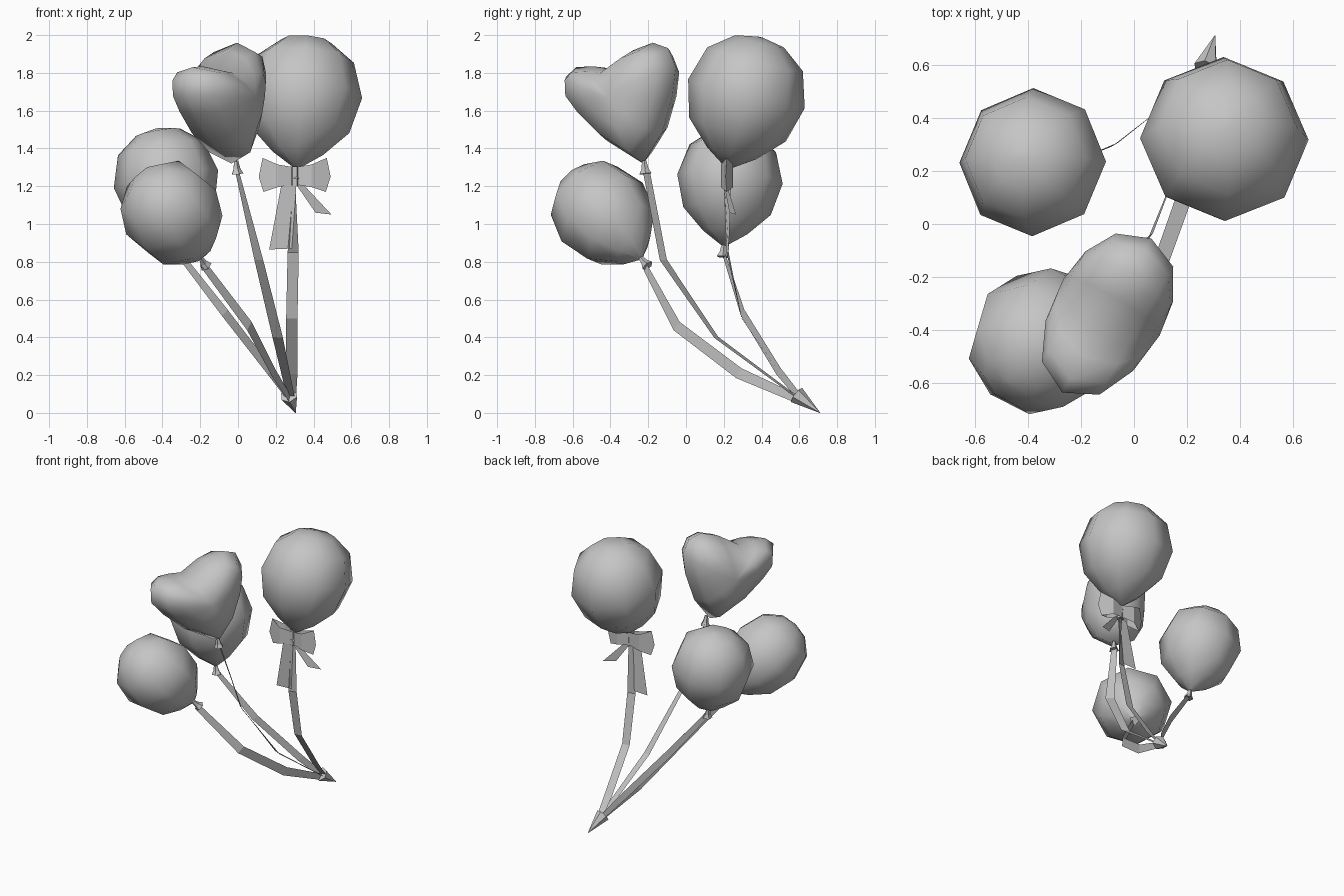
import bpy, bmesh, math
from mathutils import Vector

if "Cube" in bpy.data.objects:
    bpy.data.objects.remove(bpy.data.objects["Cube"])

grey = bpy.data.materials.new("soft grey")
grey.diffuse_color = (0.56, 0.56, 0.56, 1)
grey.use_nodes = True
grey.node_tree.nodes["Principled BSDF"].inputs["Base Color"].default_value = grey.diffuse_color
UP = Vector((0, 0, 1))


def make(name, verts, faces, smooth=False):
    me = bpy.data.meshes.new(name)
    me.from_pydata([tuple(v) for v in verts], [], faces)
    bm = bmesh.new()
    bm.from_mesh(me)
    bmesh.ops.recalc_face_normals(bm, faces=bm.faces)
    bm.to_mesh(me)
    bm.free()
    me.materials.append(grey)
    for p in me.polygons:
        p.use_smooth = smooth
    ob = bpy.data.objects.new(name, me)
    bpy.context.collection.objects.link(ob)
    return ob


def lathe(name, base, axis, profile, sides, smooth=False):
    """Turn (height, radius) pairs around an axis; both ends are closed."""
    base, axis = Vector(base), Vector(axis).normalized()
    rot = UP.rotation_difference(axis)
    verts, faces = [], []
    for h, r in profile:
        for i in range(sides):
            a = math.tau * i / sides
            verts.append(base + rot @ Vector((r * math.cos(a), r * math.sin(a), h)))
    for k in range(len(profile) - 1):
        for i in range(sides):
            j = (i + 1) % sides
            faces.append((k * sides + i, k * sides + j, (k + 1) * sides + j, (k + 1) * sides + i))
    n = len(verts)
    verts += [base + axis * profile[0][0], base + axis * profile[-1][0]]
    top = (len(profile) - 1) * sides
    for i in range(sides):
        j = (i + 1) % sides
        faces += [(n, j, i), (n + 1, top + i, top + j)]
    return make(name, verts, faces, smooth)


def knot(name, tip, axis, size=0.034):
    lathe(name, tip, axis, [(-0.055, size), (-0.03, size * 0.6), (0.015, 0.012)], 5)


def balloon(name, tip, axis, length, radius, knot_size=0.034):
    shape = [(0.005, 0.03), (0.12, 0.42), (0.3, 0.83), (0.57, 1.0), (0.83, 0.82), (0.965, 0.42), (0.995, 0.06)]
    lathe(name, tip, axis, [(t * length, r * radius) for t, r in shape], 8, True)
    knot(name + "_knot", tip, axis, knot_size)


# Round balloons
balloon("large_balloon", (0.31, 0.22, 1.29), (0.03, 0.1, 0.4), 0.725, 0.318, 0.022)
balloon("back_balloon", (-0.32, 0.2, 0.88), (-0.06, 0.032, 0.35), 0.64, 0.28)
balloon("front_balloon", (-0.195, -0.235, 0.815), (-0.45, -0.59, 0.7), 0.635, 0.268)

# Heart balloon: outline (across, up) shrunk towards both faces
outline = [(0.13, 1.32), (-0.09, 1.44), (-0.25, 1.58), (-0.335, 1.68), (-0.34, 1.78), (-0.28, 1.83),
           (-0.18, 1.835), (-0.08, 1.825), (0.07, 1.92), (0.19, 1.96), (0.285, 1.93), (0.33, 1.83),
           (0.31, 1.68), (0.245, 1.48)]
origin = Vector((-0.1, -0.34, 0))
across, normal = Vector((0.5, 0.866, 0)), Vector((0.866, -0.5, 0))
mid = (0.03, 1.67)
rings = [(-0.19, 0.45), (-0.125, 0.83), (0, 1), (0.125, 0.83), (0.19, 0.45)]
N = len(outline)


def heart_point(u, z, d):
    return origin + across * u + normal * d + UP * z


verts = [heart_point(mid[0] + (u - mid[0]) * s, mid[1] + (z - mid[1]) * s, d)
         for d, s in rings for u, z in outline]
faces = [(k * N + i, k * N + (i + 1) % N, (k + 1) * N + (i + 1) % N, (k + 1) * N + i)
         for k in range(len(rings) - 1) for i in range(N)]
verts += [heart_point(*mid, -0.21), heart_point(*mid, 0.21)]
for i in range(N):
    faces += [(5 * N, (i + 1) % N, i), (5 * N + 1, 4 * N + i, 4 * N + (i + 1) % N)]
make("heart_balloon", verts, faces, True)
knot("heart_balloon_knot", (-0.01, -0.22, 1.32), (-0.05, -0.05, 0.5))


# Flat ribbon strings, either standing on edge or lying across
def ribbon(name, points, width, on_edge, tilt=0.0):
    pts = [Vector(p) for p in points]
    verts = []
    for i, p in enumerate(pts):
        t = (pts[min(i + 1, len(pts) - 1)] - pts[max(i - 1, 0)]).normalized()
        side = t.cross(UP).normalized()
        up = t.cross(side).normalized()
        w = up if on_edge else (side + up * tilt).normalized()
        half = width / 2 * (0.7 if i in (0, len(pts) - 1) else 1)
        verts += [p - w * half, p + w * half]
    make(name, verts, [(2 * i, 2 * i + 1, 2 * i + 3, 2 * i + 2) for i in range(len(pts) - 1)])


end = (0.285, 0.62, 0.06)
ribbon("large_balloon_string", [(0.3, 0.22, 1.27), (0.292, 0.22, 0.85), (0.285, 0.295, 0.5), (0.285, 0.5, 0.205), end], 0.06, False)
ribbon("back_balloon_string", [(-0.31, 0.2, 0.84), (-0.07, 0.3, 0.53), (0.17, 0.49, 0.22), end], 0.048, True)
ribbon("front_balloon_string", [(-0.18, -0.22, 0.78), (0.06, -0.05, 0.46), (0.19, 0.28, 0.21), end], 0.06, True)
ribbon("heart_balloon_string", [(-0.005, -0.21, 1.28), (0.11, -0.12, 0.81), (0.21, 0.16, 0.4), end], 0.06, False, 0.15)

# Cone gathering the strings
tip, base = Vector((0.305, 0.71, 0.0)), Vector((0.27, 0.585, 0.095))
lathe("string_weight", base, tip - base, [(0, 0.048), ((tip - base).length, 0.001)], 6)

# Bow: two folded wings (offset, depth, height), two tails and a centre
wing = [(0, 0.205, 1.3), (0, 0.205, 1.21), (0.09, 0.185, 1.315), (0.09, 0.185, 1.195),
        (0.17, 0.215, 1.35), (0.19, 0.21, 1.25), (0.165, 0.215, 1.17),
        (0.09, 0.25, 1.315), (0.09, 0.25, 1.195), (0, 0.235, 1.3), (0, 0.235, 1.21)]
wing_faces = [(0, 1, 3, 2), (2, 3, 6, 5, 4), (4, 5, 6, 8, 7), (7, 8, 10, 9)]
for name, s in (("left", -1), ("right", 1)):
    make("bow_wing_" + name, [(0.3 + s * x, y, z) for x, y, z in wing], wing_faces)
make("bow_tail_long", [(0.23, 0.2, 1.21), (0.31, 0.2, 1.22), (0.285, 0.215, 0.87), (0.165, 0.215, 0.865)], [(0, 1, 2, 3)])
make("bow_tail_short", [(0.3, 0.2, 1.22), (0.345, 0.215, 1.21), (0.495, 0.265, 1.05), (0.41, 0.23, 1.06)], [(0, 1, 2, 3)])
lathe("bow_centre", (0.3, 0.215, 1.205), (0, 0, 1), [(0, 0.025), (0.1, 0.025)], 6)
